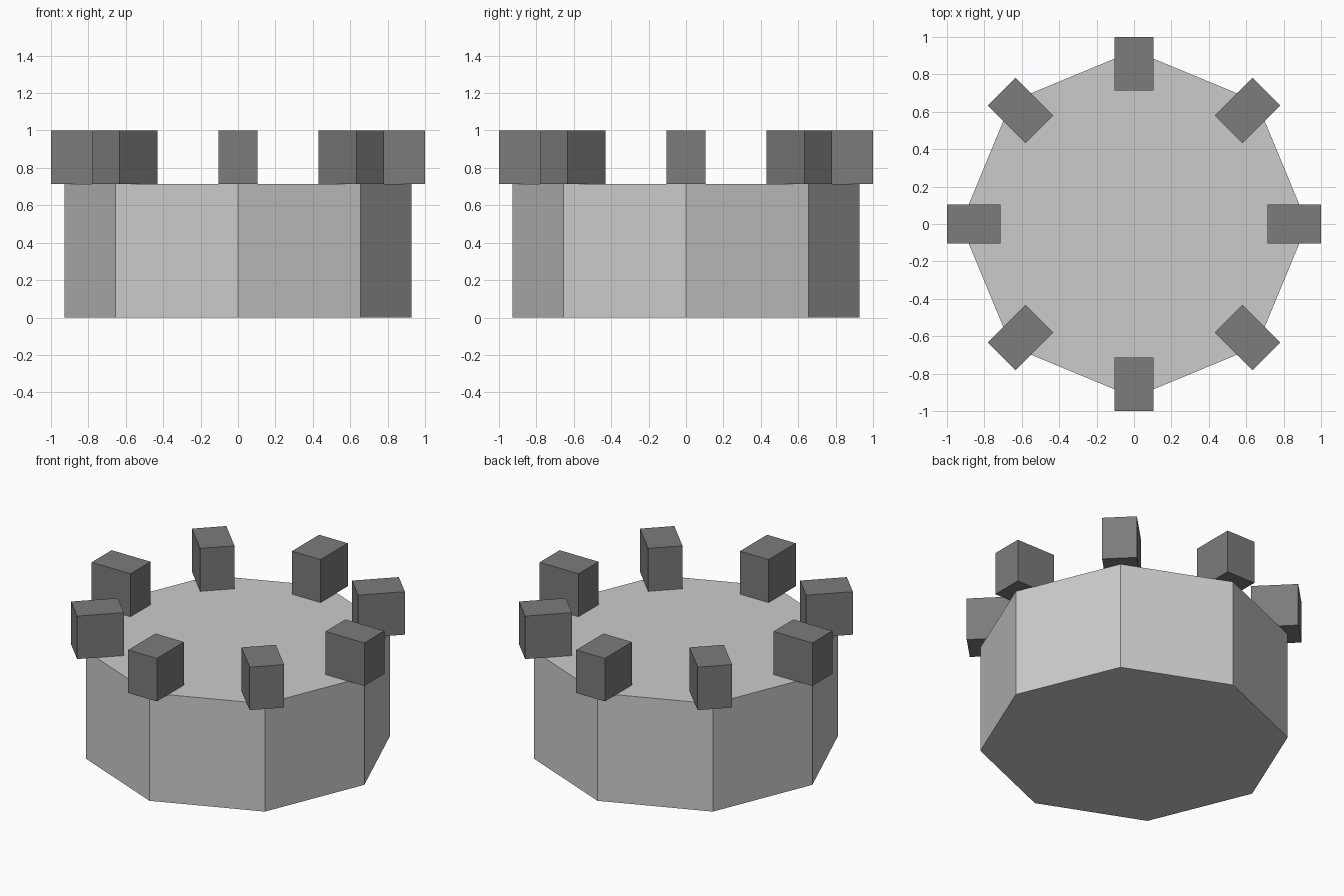
import bpy
from math import cos, sin, pi

if "Cube" in bpy.data.objects:
    bpy.data.objects.remove(bpy.data.objects["Cube"])

SIDES = 8
DRUM_R, DRUM_H = 0.927, 0.715
BLOCK_IN, BLOCK_OUT, BLOCK_W, TOP = 0.715, 1.0, 0.21, 1.0

dark = bpy.data.materials.new("dark_grey")
dark.diffuse_color = (0.2, 0.2, 0.2, 1)
dark.use_nodes = True
dark.node_tree.nodes["Principled BSDF"].inputs["Base Color"].default_value = dark.diffuse_color

# Octagonal drum, corners on the axes
bpy.ops.mesh.primitive_cylinder_add(vertices=SIDES, radius=DRUM_R, depth=DRUM_H,
                                    location=(0, 0, DRUM_H / 2))
bpy.context.object.name = "tower_drum"

# One battlement block over each corner, slightly overhanging
mid = (BLOCK_IN + BLOCK_OUT) / 2
for i in range(SIDES):
    a = 2 * pi * i / SIDES
    bpy.ops.mesh.primitive_cube_add(size=1, rotation=(0, 0, a),
                                    location=(mid * cos(a), mid * sin(a), (DRUM_H + TOP) / 2))
    block = bpy.context.object
    block.name = f"battlement_{i + 1}"
    block.scale = (BLOCK_OUT - BLOCK_IN, BLOCK_W, TOP - DRUM_H)
    block.data.materials.append(dark)
